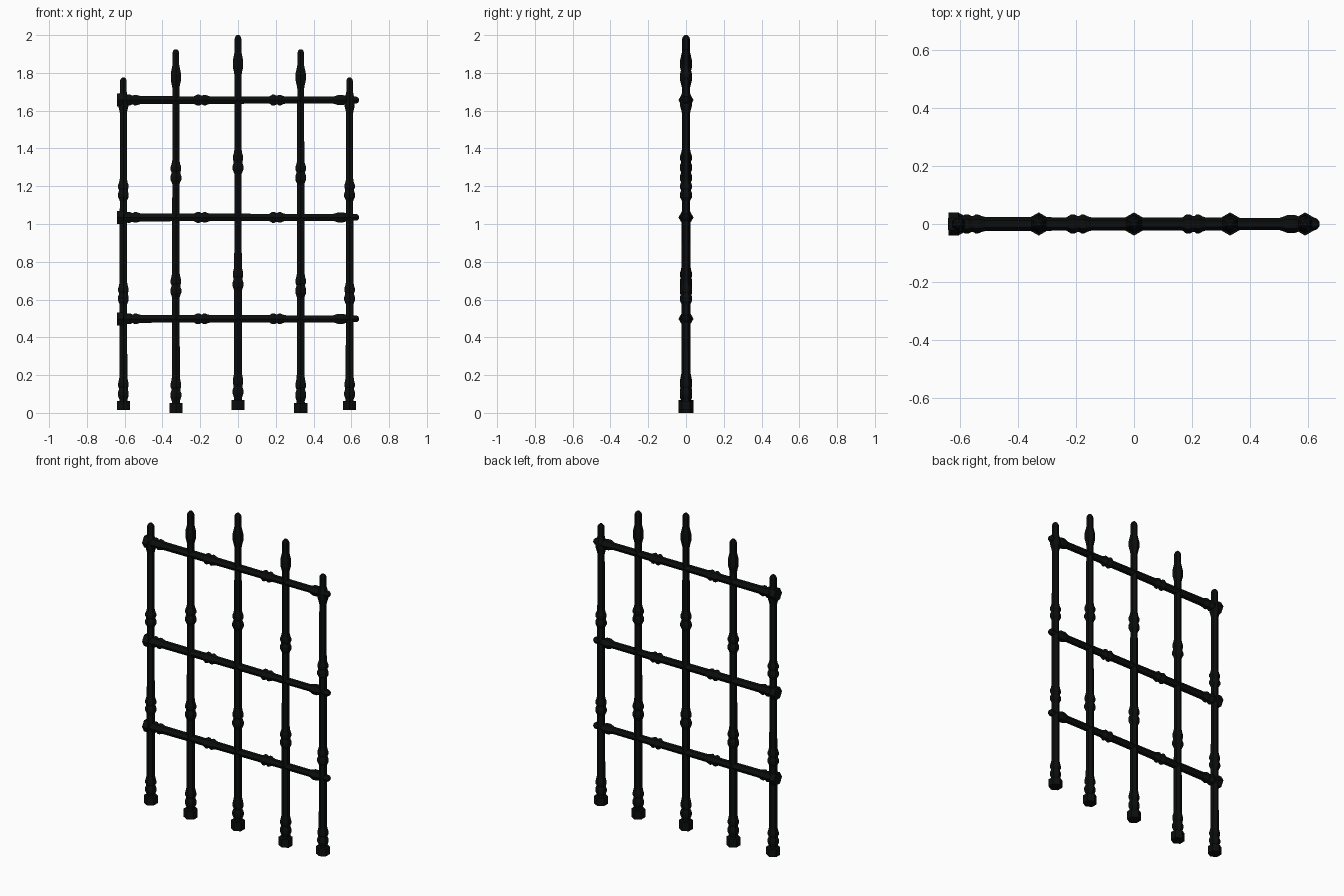
import bpy, bmesh, math
from mathutils import Matrix, Vector

if "Cube" in bpy.data.objects:
    bpy.data.objects.remove(bpy.data.objects["Cube"])

iron = bpy.data.materials.new("black iron")
iron.diffuse_color = (0.0035, 0.004, 0.004, 1)
iron.use_nodes = True
iron.node_tree.nodes["Principled BSDF"].inputs["Base Color"].default_value = iron.diffuse_color
SIDES = 6


def shaft_radius(t):
    """Bars taper gently towards the tip."""
    return 0.0245 - 0.004 * t


def bar_profile():
    """Radius against position along a bar of length 1."""
    # foot block
    pts = [(0, 0.0), (0, 0.040), (0.027, 0.040), (0.0275, 0.025)]
    # double knots: two bulges with a groove between them
    for c in (0.064, 0.350, 0.661):
        r = shaft_radius(c)
        pts += [(c - 0.032, r), (c - 0.027, r + 0.004), (c - 0.020, 0.033),
                (c - 0.010, 0.033), (c - 0.002, 0.027), (c + 0.002, 0.027),
                (c + 0.007, 0.032), (c + 0.016, 0.032),
                (c + 0.024, r + 0.004), (c + 0.034, r)]
    # single knot below the tip, then the rounded tip
    pts += [(0.892, 0.021), (0.902, 0.025), (0.914, 0.031), (0.934, 0.031),
            (0.947, 0.025), (0.957, 0.0205), (0.990, 0.0205),
            (0.996, 0.016), (1.0, 0.008), (1.0, 0.0)]
    return pts


def make_bar(name, start, length, horizontal=False):
    """Turn the profile around its axis; one hexagon corner points along y."""
    bm = bmesh.new()
    rings = []
    for t, r in bar_profile():
        if r == 0:
            rings.append([bm.verts.new((0, 0, t * length))])
        else:
            rings.append([bm.verts.new((r * math.sin(2 * math.pi * i / SIDES),
                                        r * math.cos(2 * math.pi * i / SIDES),
                                        t * length)) for i in range(SIDES)])
    for a, b in zip(rings, rings[1:]):
        for i in range(SIDES):
            j = (i + 1) % SIDES
            loop = [a[i % len(a)], a[j % len(a)], b[j % len(b)], b[i % len(b)]]
            bm.faces.new(list(dict.fromkeys(loop)))
    if horizontal:
        bm.transform(Matrix.Rotation(math.pi / 2, 4, 'Y'))
    bm.transform(Matrix.Translation(Vector(start)))
    bmesh.ops.recalc_face_normals(bm, faces=bm.faces)
    mesh = bpy.data.meshes.new(name)
    bm.to_mesh(mesh)
    bm.free()
    mesh.materials.append(iron)
    obj = bpy.data.objects.new(name, mesh)
    bpy.context.collection.objects.link(obj)


# upright bars: x, bottom, top
for i, (x, z0, z1) in enumerate([(-0.607, 0.015, 1.775), (-0.329, 0, 1.925),
                                 (0, 0.015, 2.0), (0.332, 0, 1.925),
                                 (0.591, 0.015, 1.775)]):
    make_bar(f"upright_bar_{i + 1}", (x, 0, z0), z1 - z0)

# cross bars
for i, z in enumerate((0.498, 1.035, 1.656)):
    make_bar(f"cross_bar_{i + 1}", (-0.64, 0, z), 1.28, horizontal=True)
